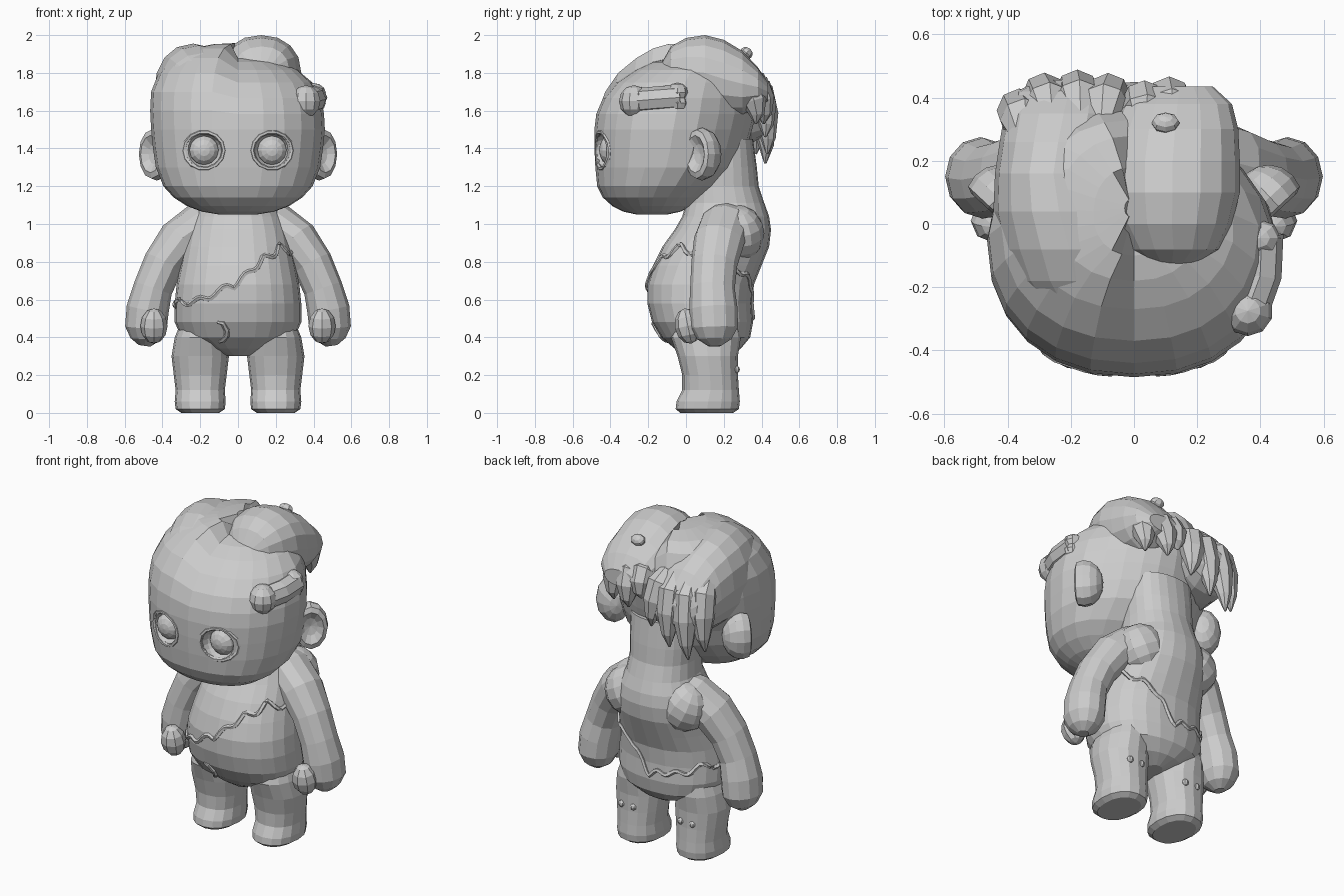
import bpy, bmesh, math
from math import sin, cos, pi
from mathutils import Vector, Matrix
from mathutils.bvhtree import BVHTree

cube = bpy.data.objects.get("Cube")
if cube:
    bpy.data.objects.remove(cube)

grey = bpy.data.materials.new("plain_grey")
grey.use_nodes = True
grey.diffuse_color = (0.6, 0.6, 0.6, 1)
grey.node_tree.nodes["Principled BSDF"].inputs["Base Color"].default_value = (0.6, 0.6, 0.6, 1)


def finish(name, bm):
    bmesh.ops.recalc_face_normals(bm, faces=bm.faces)
    mesh = bpy.data.meshes.new(name)
    bm.to_mesh(mesh)
    bm.free()
    mesh.materials.append(grey)
    obj = bpy.data.objects.new(name, mesh)
    bpy.context.collection.objects.link(obj)
    return obj


def skin(bm, rings, closed=False):
    """Bridge rings of points with quads, capping the ends of an open run."""
    loops = [[bm.verts.new(p) for p in ring] for ring in rings]
    n = len(loops[0])
    pairs = list(zip(loops, loops[1:] + loops[:1])) if closed else list(zip(loops, loops[1:]))
    for a, b in pairs:
        for i in range(n):
            j = (i + 1) % n
            bm.faces.new((a[i], a[j], b[j], b[i]))
    if not closed:
        bm.faces.new(loops[0])
        bm.faces.new(loops[-1])


def power(v, e):
    return math.copysign(abs(v) ** e, v)


def stack(name, rows, seg=20, cx=0, e=0.9, shape=None):
    """Horizontal rings; each row is height, half width, front y, back y."""
    rings = []
    for z, w, f, b in rows:
        ring = []
        for i in range(seg):
            a = 2 * pi * i / seg
            ring.append(Vector((cx + w * power(sin(a), e),
                                (f + b) / 2 - (b - f) / 2 * power(cos(a), e), z)))
        rings.append(ring)
    bm = bmesh.new()
    skin(bm, rings)
    if shape:
        for v in bm.verts:
            shape(v.co)
    return finish(name, bm)


def lobe(name, rows, seg=16, e=0.92):
    """Upright rings from front to back; each row is y, low x, high x, low z, high z."""
    rings = []
    for y, x0, x1, z0, z1 in rows:
        rings.append([Vector(((x0 + x1) / 2 + (x1 - x0) / 2 * power(cos(2 * pi * i / seg), e), y,
                              (z0 + z1) / 2 + (z1 - z0) / 2 * power(sin(2 * pi * i / seg), e)))
                      for i in range(seg)])
    bm = bmesh.new()
    skin(bm, rings)
    return finish(name, bm)


def tube(name, points, radii, seg=8, closed=False, flat=1.0):
    """Round rings along a path; flat scales the side-to-side radius."""
    pts = [Vector(p) for p in points]
    n = len(pts)
    rings = []
    for k, p in enumerate(pts):
        before = pts[(k - 1) % n] if closed else pts[max(k - 1, 0)]
        after = pts[(k + 1) % n] if closed else pts[min(k + 1, n - 1)]
        t = (after - before).normalized()
        ref = Vector((0, 1, 0)) if abs(t.y) < 0.85 else Vector((0, 0, 1))
        u = t.cross(ref).normalized()
        v = t.cross(u)
        r = radii[k] if isinstance(radii, (list, tuple)) else radii
        rings.append([p + u * r * flat * cos(2 * pi * i / seg) + v * r * sin(2 * pi * i / seg)
                      for i in range(seg)])
    bm = bmesh.new()
    skin(bm, rings, closed)
    return finish(name, bm)


def ball(name, pos, size, rot=(0, 0, 0), seg=12, dent=0):
    """Ellipsoid, with an optional hollow pushed into its local +z pole."""
    bm = bmesh.new()
    bmesh.ops.create_uvsphere(bm, u_segments=seg, v_segments=max(6, seg * 2 // 3), radius=1)
    for v in bm.verts:
        if dent and v.co.z > 0.6:
            v.co.z -= dent * (v.co.z - 0.6)
    turn = Matrix.Rotation(rot[2], 4, 'Z') @ Matrix.Rotation(rot[1], 4, 'Y') @ Matrix.Rotation(rot[0], 4, 'X')
    bmesh.ops.transform(bm, verts=bm.verts, matrix=Matrix.Translation(pos) @ turn @ Matrix.Diagonal((*size, 1)))
    return finish(name, bm)


# Head: full on its right, lower crown on its left, narrowing toward the back
def taper_head(co):
    if co.x > -0.01 and co.z > 1.5:
        co.z = 1.5 + (co.z - 1.5) * 0.83
        co.x *= 1 - 0.25 * (co.z - 1.5)
    if co.y > 0:
        co.x *= 1 - (0.8 if co.x > 0 or co.z < 1.45 else 0.3) * co.y


head = stack("head", [
    (1.05, .1, -.26, -.1), (1.065, .19, -.33, -.03), (1.095, .27, -.39, .03), (1.14, .34, -.44, .09),
    (1.2, .395, -.47, .17), (1.3, .435, -.48, .27), (1.4, .45, -.485, .32),
    (1.5, .46, -.485, .35), (1.6, .465, -.475, .37), (1.7, .46, -.44, .37),
    (1.8, .42, -.37, .36), (1.88, .35, -.27, .33), (1.93, .25, -.18, .28),
    (1.952, .13, -.1, .18), (1.957, .03, .02, .08)], seg=24, shape=taper_head)

# Eye sockets cut into the head, with eyeballs and soft rims
for side in (-1, 1):
    cutter = ball("socket_cutter", (side * .18, -.46, 1.39), (.095, .09, .09), seg=16)
    cutter.hide_render = True
    cut = head.modifiers.new("socket", 'BOOLEAN')
    cut.operation = 'DIFFERENCE'
    cut.object = cutter
    bpy.context.view_layer.objects.active = head
    bpy.ops.object.modifier_apply(modifier=cut.name)
    bpy.data.objects.remove(cutter)

head_tree = BVHTree.FromObject(head, bpy.context.evaluated_depsgraph_get())
for side, word in ((-1, "right"), (1, "left")):
    ball(word + "_eyeball", (side * .18, -.4, 1.39), (.08, .08, .06), rot=(pi / 2, 0, 0), seg=12)
    rim = []
    for i in range(14):
        a = 2 * pi * i / 14
        x, z = side * .18 + .105 * cos(a), 1.39 + .098 * sin(a)
        hit = head_tree.ray_cast(Vector((x, -1, z)), Vector((0, 1, 0)))[0]
        rim.append((x, hit.y + .006, z))
    tube(word + "_eye_rim", rim, .012, seg=6, closed=True)
    # Ears: cupped, opening forward and outward
    ball(word + "_ear", (side * .43, .085, 1.37), (.1, .14, .105),
         rot=(pi / 2, 0, side * .75), seg=12, dent=2.2)

# Hair masses swept back on both sides of the parting
lobe("right_hair_lobe", [
    (-.36, -.2, -.01, 1.62, 1.745), (-.28, -.3, .0, 1.56, 1.835),
    (-.18, -.38, .01, 1.5, 1.905), (-.08, -.42, .01, 1.45, 1.945), (.04, -.445, -.03, 1.42, 1.955),
    (.16, -.44, -.07, 1.42, 1.935), (.26, -.425, -.055, 1.42, 1.89), (.35, -.41, -.035, 1.43, 1.82),
    (.42, -.37, -.04, 1.47, 1.73), (.455, -.3, -.1, 1.53, 1.65)])
lobe("left_hair_lobe", [
    (-.125, .04, .2, 1.76, 1.86), (-.08, -.02, .27, 1.7, 1.94), (0, -.07, .31, 1.64, 1.985),
    (.1, -.09, .335, 1.6, 2.0), (.2, -.09, .335, 1.56, 1.975), (.3, -.07, .33, 1.57, 1.915),
    (.38, -.035, .31, 1.62, 1.83), (.435, .04, .25, 1.65, 1.75)])
ball("hair_stud", (.1, .32, 1.905), (.045, .035, .03), rot=(-.7, 0, 0), seg=8)

# Pointed locks: root x, root y, tip x, tip z
locks = [(-.34, .30, -.39, 1.37), (-.26, .35, -.31, 1.32), (-.17, .36, -.19, 1.37),
         (-.1, .35, -.06, 1.46), (.04, .33, .02, 1.6), (.12, .34, .1, 1.53), (.23, .3, .23, 1.53)]
for i, (x, y, tx, tz) in enumerate(locks):
    drop = 1.78 - tz
    tube("hair_lock_%d" % (i + 1),
         [(x, y - .04, 1.78), (x * .8 + tx * .2, y + .03, 1.78 - drop * .2),
          (x * .5 + tx * .5, y + .06, 1.78 - drop * .5),
          (x * .2 + tx * .8, y + .075, 1.78 - drop * .8), (tx, y + .07, tz)],
         [.04, .075, .07, .04, .006], seg=8)

# Bone pinned on the left of the head
tube("bone_shaft", [(.36, -.27, 1.65), (.4, -.16, 1.66), (.405, -.03, 1.67)], .068)
ball("bone_front_knob", (.36, -.275, 1.65), (.08, .08, .085), seg=10)
for z in (1.64, 1.695):
    ball("bone_back_knob", (.395, -.045, z), (.07, .06, .052), seg=8)

# Torso rising into the thick neck
torso = stack("torso", [
    (.30, .06, .0, .22), (.34, .18, -.06, .29), (.4, .3, -.13, .34), (.48, .335, -.18, .355),
    (.58, .335, -.205, .35), (.68, .325, -.205, .36), (.78, .305, -.175, .40),
    (.88, .285, -.125, .44), (.97, .265, -.06, .45), (1.04, .24, -.02, .44),
    (1.11, .205, .0, .415), (1.2, .195, .01, .385), (1.3, .2, .02, .375), (1.45, .2, .05, .355)], seg=24)
tree = BVHTree.FromObject(torso, bpy.context.evaluated_depsgraph_get())

# Ragged seam around the torso: heights by angle, starting at the front
heights = [.68, .82, .87, .84, .78, .68, .52, .54, .58, .58, .58, .61]
seam = []
count = 96
for i in range(count):
    s = i / count * len(heights)
    k = int(s)
    z = heights[k] + (heights[(k + 1) % len(heights)] - heights[k]) * (s - k)
    z += .016 * sin(i * .9) + .008 * sin(i * .5)
    a = 2 * pi * i / count
    out = Vector((sin(a), -cos(a), 0))
    hit = tree.ray_cast(Vector((0, .1, z)) + out * 2, -out)[0]
    seam.append(hit)
tube("ragged_seam", seam, .013, seg=5, closed=True)

# Small hooked stitch low on the belly
hook = []
for x, z in ((-.11, .48), (-.08, .475), (-.06, .44), (-.06, .41), (-.08, .385), (-.1, .375)):
    hit = tree.ray_cast(Vector((x, -1, z)), Vector((0, 1, 0)))[0]
    hook.append(hit)
tube("belly_stitch", hook, [.008, .014, .016, .016, .014, .008], seg=6)

for side, word in ((-1, "right"), (1, "left")):
    # Legs with a slightly flared foot
    stack(word + "_leg", [
        (.0, .1, -.03, .25), (.02, .13, -.055, .28), (.06, .135, -.05, .285), (.12, .13, -.02, .28),
        (.2, .14, -.02, .275), (.3, .152, -.045, .275), (.4, .135, -.08, .29), (.46, .11, -.06, .28)],
        seg=16, cx=side * .2)
    # Shoulder blades and arms curving out to mitten hands
    ball(word + "_shoulder", (side * .18, .28, .95), (.15, .135, .15), rot=(0, side * .5, 0), seg=12)
    tube(word + "_arm",
         [(side * x, y, z) for x, y, z in (
             (.08, .23, 1.05), (.2, .21, .995), (.31, .175, .91), (.395, .15, .79), (.45, .14, .66),
             (.478, .145, .55), (.488, .15, .45), (.49, .15, .39), (.495, .15, .355))],
         [.1, .135, .135, .122, .118, .128, .125, .09, .035], seg=12, flat=.88)
    ball(word + "_thumb", (side * .445, .01, .46), (.072, .07, .095), rot=(.2, 0, 0), seg=8)

# Studs on the backs of the legs
for x in (.25, .17, -.15, -.23):
    ball("leg_stud", (x, .265, .23), (.02, .02, .02), seg=8)
